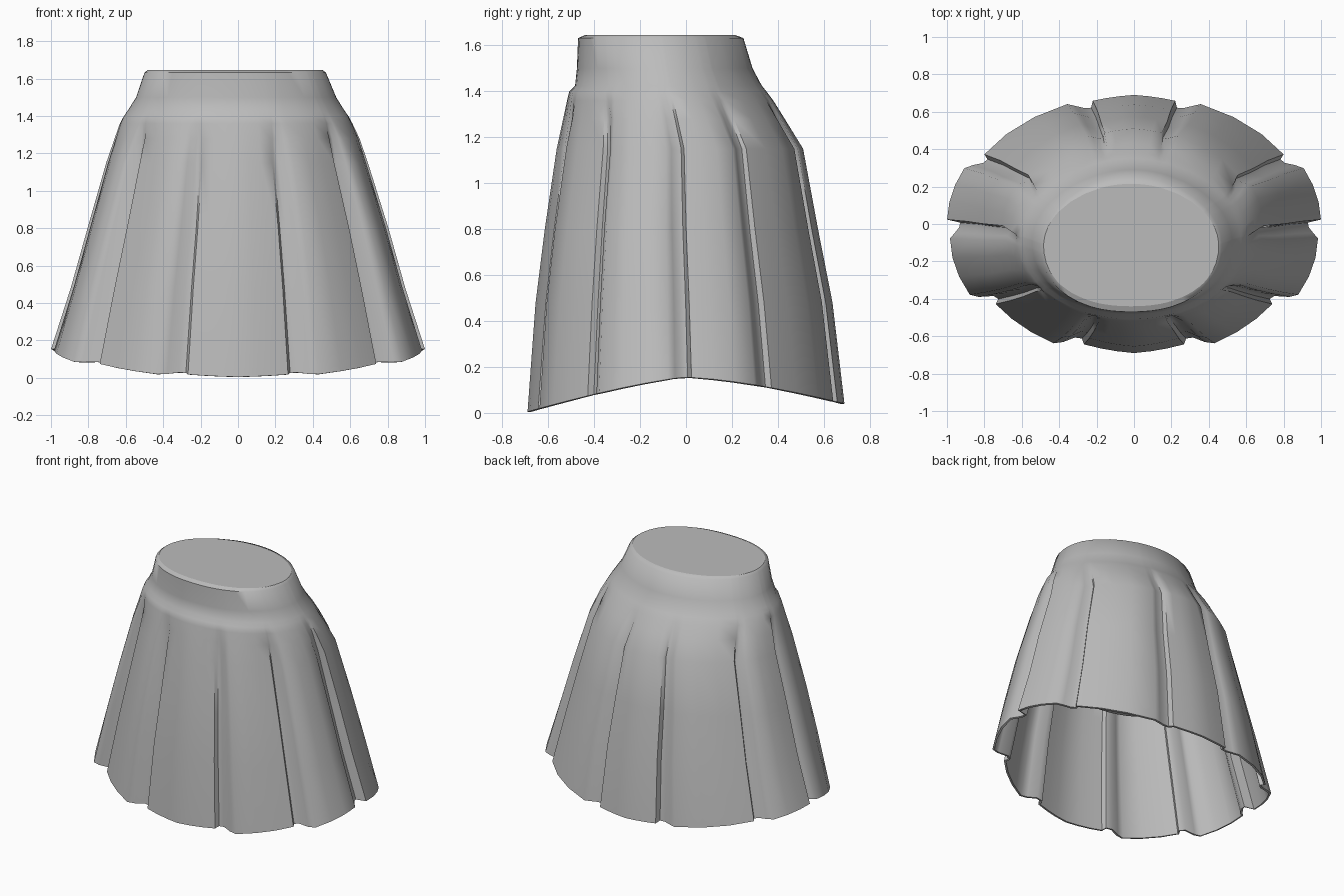
import bpy
import bmesh
from math import sin, cos, radians, copysign

cube = bpy.data.objects.get("Cube")
if cube:
    bpy.data.objects.remove(cube, do_unlink=True)

# Plain grey cloth
cloth = bpy.data.materials.new("grey_cloth")
cloth.use_nodes = True
GREY = (0.5, 0.5, 0.5, 1)
cloth.diffuse_color = GREY
cloth.node_tree.nodes["Principled BSDF"].inputs["Base Color"].default_value = GREY

# Pleats of one half: sharp edge angle, soft edge angle, radius factors there
PLEATS = [
    (-74, -65, 0.97, 1.02),
    (-40, -32, 0.965, 1.035),
    (2, -6.5, 1.0, 0.99),
    (34, 25.5, 0.965, 1.005),
    (77, 69, 0.98, 0.995),
]
VALLEY = 0.93


def pleat(sharp, soft, r_sharp, r_soft):
    """Steep wall at the sharp edge, gentle rise to the soft edge."""
    d = soft - sharp
    knots = [(sharp, r_sharp), (sharp + 0.16 * d, VALLEY),
             (sharp + 0.42 * d, VALLEY + 0.005), (sharp + 0.72 * d, 0.97 * r_soft),
             (soft, r_soft)]
    return sorted(knots)


def outline():
    """Angle and radius factor for every column around the skirt."""
    groups = [[(-90, 1.0)]] + [pleat(*p) for p in PLEATS] + [[(90, 1.0)]]
    half = []
    for a, b in zip(groups, groups[1:]):
        half += a
        (t0, r0), (t1, r1) = a[-1], b[0]
        half += [(t0 + (t1 - t0) * k / 3, r0 + (r1 - r0) * k / 3) for k in (1, 2)]
    half.append(groups[-1][0])
    return half + [(180 - t, r) for t, r in reversed(half[1:-1])]


COLUMNS = outline()


def power(v, e):
    return copysign(abs(v) ** e, v)


def hem_height(y):
    if y < 0:
        return 0.155 - 0.15 * min(1, -y / 0.69) ** 1.3
    return 0.155 - 0.115 * min(1, y / 0.69) ** 1.5


def ring(bm, z, cx, rx, front, back, pleating, front_square, back_square):
    """One closed loop; z of None follows the curved hem."""
    verts = []
    cy, ry = (front + back) / 2, (back - front) / 2
    for t, r in COLUMNS:
        c, s = cos(radians(t)), sin(radians(t))
        f = 1 + (r - 1) * pleating
        e = front_square if s < 0 else back_square
        x = cx + rx * f * power(c, e)
        y = cy + ry * f * power(s, e)
        verts.append(bm.verts.new((x, y, hem_height(y) if z is None else z)))
    return verts


def build(name, rows, thickness=0, close_bottom=False):
    bm = bmesh.new()
    rings = [ring(bm, *row) for row in rows]
    n = len(COLUMNS)
    for top, low in zip(rings, rings[1:]):
        for i in range(n):
            j = (i + 1) % n
            bm.faces.new((top[i], low[i], low[j], top[j]))
    bm.faces.new(rings[0])
    if close_bottom:
        bm.faces.new(rings[-1][::-1])
    mesh = bpy.data.meshes.new(name)
    bm.to_mesh(mesh)
    bm.free()
    mesh.materials.append(cloth)
    obj = bpy.data.objects.new(name, mesh)
    bpy.context.collection.objects.link(obj)
    bpy.ops.object.select_all(action="DESELECT")
    obj.select_set(True)
    bpy.context.view_layer.objects.active = obj
    # Cloth thickness is applied so that the hem keeps a crisp edge
    if thickness:
        solid = obj.modifiers.new("cloth_thickness", "SOLIDIFY")
        solid.thickness = thickness
        solid.offset = -1
        bpy.ops.object.modifier_apply(modifier=solid.name)
    bpy.ops.object.shade_smooth_by_angle(angle=radians(55))
    for face in obj.data.polygons:
        if abs(face.normal.z) > 0.99:
            face.use_smooth = False


# Rows: height, centre x, half width, front y, back y, pleating, squareness front and back
build("skirt_with_waistband", [
    (1.645, -0.015, 0.468, -0.44, 0.215, 0, 0.9, 1.03),
    (1.632, -0.015, 0.485, -0.47, 0.25, 0, 0.9, 1.04),
    (1.50, -0.01, 0.535, -0.475, 0.29, 0, 0.93, 1.05),
    (1.425, -0.01, 0.582, -0.483, 0.33, 0, 0.96, 1.06),
    (1.40, -0.01, 0.6, -0.508, 0.35, 0, 0.97, 1.06),
    (1.36, -0.01, 0.622, -0.518, 0.38, 0.12, 0.98, 1.05),
    (1.28, -0.005, 0.655, -0.535, 0.43, 0.5, 1, 1.03),
    (1.15, -0.005, 0.70, -0.563, 0.51, 0.9, 1, 1.01),
    (0.80, 0, 0.805, -0.615, 0.575, 1.05, 1, 1),
    (0.48, 0, 0.895, -0.655, 0.638, 1.05, 1, 1),
    (None, 0, 1.0, -0.69, 0.69, 1, 1, 1),
], thickness=0.014)

# Closed core hanging inside the skirt
build("inner_core", [
    (1.60, -0.01, 0.43, -0.42, 0.20, 0, 1, 1),
    (0.75, -0.01, 0.43, -0.42, 0.20, 0, 1, 1),
], close_bottom=True)
